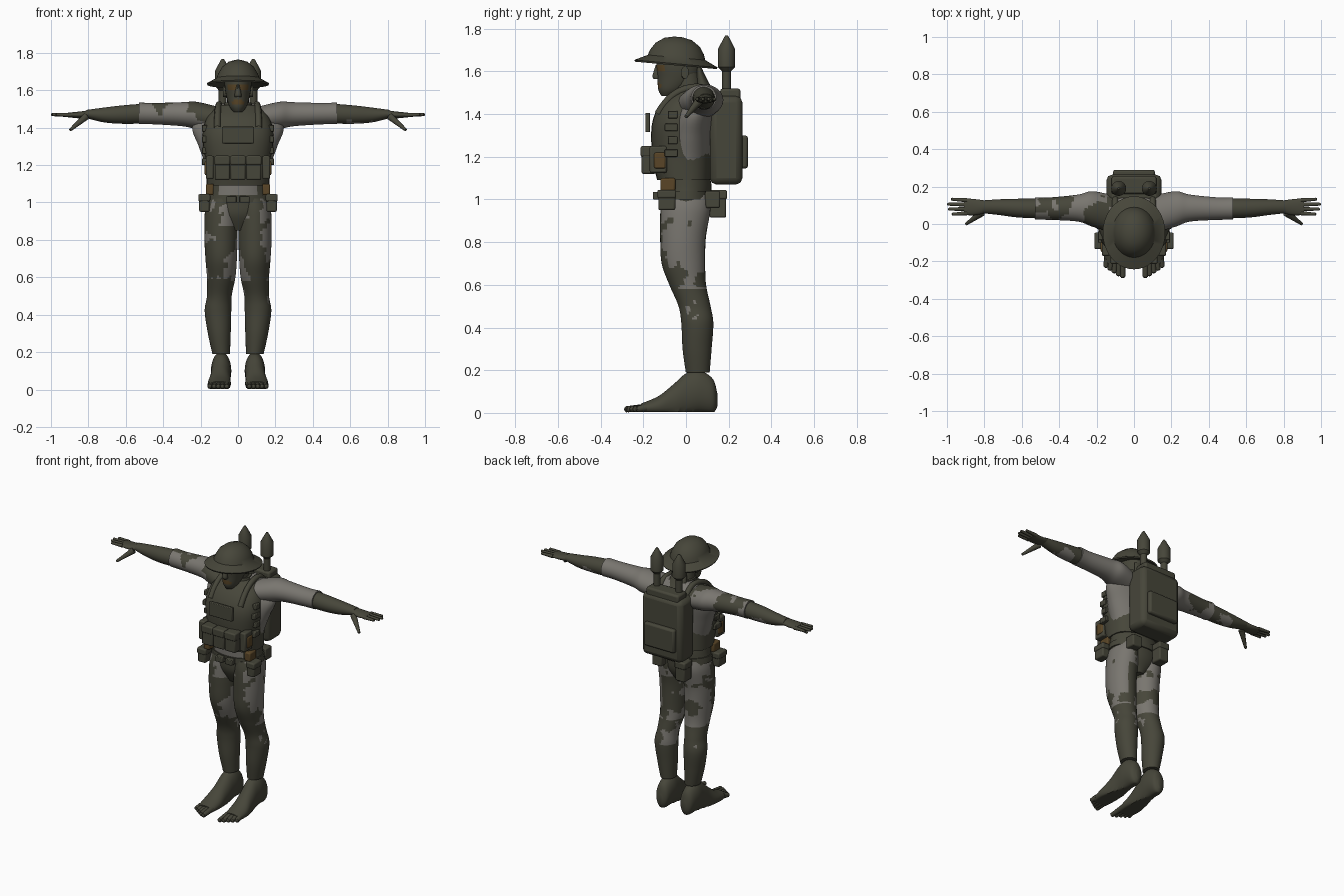
import bpy, bmesh, math
from mathutils import Vector, Matrix, noise

cube = bpy.data.objects.get("Cube")
if cube:
    bpy.data.objects.remove(cube)


def material(name, rgb):
    m = bpy.data.materials.new(name)
    m.use_nodes = True
    m.diffuse_color = (*rgb, 1)
    m.node_tree.nodes["Principled BSDF"].inputs["Base Color"].default_value = (*rgb, 1)
    return m


olive = material("olive", (.062, .061, .042))
grey = material("warm grey", (.19, .18, .16))
brown = material("brown", (.1, .06, .02))
AXES = {"x": lambda t, u, v: (t, u, v), "y": lambda t, u, v: (u, t, v), "z": lambda t, u, v: (u, v, t)}


def finish(name, bm, mats, rule=None, angle=40):
    bmesh.ops.recalc_face_normals(bm, faces=bm.faces)
    for f in bm.faces:
        f.smooth = True
        if rule:
            f.material_index = rule(f.calc_center_median(), f.normal)
    mesh = bpy.data.meshes.new(name)
    bm.to_mesh(mesh)
    bm.free()
    mesh.set_sharp_from_angle(angle=math.radians(angle))
    for m in mats:
        mesh.materials.append(m)
    ob = bpy.data.objects.new(name, mesh)
    bpy.context.collection.objects.link(ob)
    return ob


def spline(st, sub):
    # Catmull-Rom through the stations
    out = []
    for i in range(len(st) - 1):
        a, b, c, d = (st[max(0, min(len(st) - 1, i + k))] for k in (-1, 0, 1, 2))
        for j in range(sub):
            t = j / sub
            out.append([q + t * .5 * (r - p + t * (2 * p - 5 * q + 4 * r - s + t * (3 * (q - r) + s - p)))
                        for p, q, r, s in zip(a, b, c, d)])
    return out + [list(st[-1])]


def loft(name, axis, stations, mats=(olive,), rule=None, side=1, n=28, sub=6, power=2, floor=None):
    """Stations: position along axis, centre u, centre v, radius u, radius v."""
    bm = bmesh.new()
    rings = []
    for t, cu, cv, ru, rv in spline(stations, sub):
        ring = []
        for k in range(n):
            c, s = math.cos(math.tau * k / n), math.sin(math.tau * k / n)
            u = cu + ru * math.copysign(abs(c) ** (2 / power), c)
            v = cv + rv * math.copysign(abs(s) ** (2 / power), s)
            x, y, z = AXES[axis](t, u, v)
            ring.append(bm.verts.new((x * side, y, z if floor is None else max(z, floor))))
        rings.append(ring)
    for a, b in zip(rings, rings[1:]):
        for k in range(n):
            bm.faces.new((a[k], a[k - 1], b[k - 1], b[k]))
    bm.faces.new(rings[0])
    bm.faces.new(rings[-1])
    return finish(name, bm, mats, rule)


def box(name, x, y, z, mat=olive, bevel=.008, side=1):
    bm = bmesh.new()
    bmesh.ops.create_cube(bm, size=1)
    for v in bm.verts:
        v.co = [(r[0] + r[1]) / 2 + c * (r[1] - r[0]) for r, c in zip((x, y, z), v.co)]
        v.co.x *= side
    ob = finish(name, bm, (mat,))
    mod = ob.modifiers.new("Bevel", "BEVEL")
    mod.width, mod.segments = bevel, 2
    return ob


def digit(name, a, b, ra, rb, side):
    # tapered finger with a rounded tip
    a, b = Vector(a), Vector(b)
    turn = (b - a).to_track_quat("Z", "Y").to_matrix().to_4x4()
    bm = bmesh.new()
    bmesh.ops.create_cone(bm, cap_ends=True, segments=10, radius1=ra, radius2=rb,
                          depth=(b - a).length - rb, matrix=Matrix.Translation((a + b) / 2) @ turn)
    bmesh.ops.create_uvsphere(bm, u_segments=10, v_segments=6, radius=rb,
                              matrix=Matrix.Translation(b - (b - a).normalized() * rb))
    bmesh.ops.scale(bm, vec=(side, 1, 1), verts=bm.verts)
    return finish(name, bm, (olive,))


def patch(p, scale=9):
    return noise.noise(Vector((p.x, p.y, p.z)) * scale) + .4 * noise.noise(Vector((p.z, p.x, p.y)) * scale * 3)


# Camouflage rules: 0 is olive, 1 is grey
def trousers(p, n):
    if p.z < .42:
        return 0
    bias = .25 * abs(n.x) + .55 * min(n.y, .1)
    if p.z < .58:
        bias -= .35
    elif p.z < .65 or p.z > .87:
        bias += .3
    elif p.x > .1 and n.x > .4:
        bias += .35
    return int(patch(p) + bias > .12)


def sleeve(p, n):
    return 1 if p.x > 0 else int(patch(p) + .05 > 0)


def forearm(p, n):
    return int(.58 < abs(p.x) < .72 and patch(p) - .3 * n.z > .12)


def shirt(p, n):
    return int(p.z > 1.15 or n.y < -.5 and abs(p.x) < .11 and p.z > 1.03)


def face(p, n):
    eyes = 1.595 < p.z < 1.632 and abs(p.x) < .055
    mouth = 1.525 < p.z < 1.55 and abs(p.x) < .03
    return int(n.y < -.3 and (eyes or mouth))


camo = (olive, grey)

# Trunk
loft("hips", "z", [(.85, 0, 0, .05, .07), (.93, 0, 0, .15, .11), (1, 0, 0, .17, .118),
                   (1.06, 0, 0, .165, .12), (1.12, 0, -.005, .16, .115)], camo, shirt)
loft("torso", "z", [(1.1, 0, 0, .15, .11), (1.2, 0, .01, .175, .11), (1.3, 0, .02, .21, .11),
                    (1.4, 0, .04, .245, .1), (1.47, 0, .06, .2, .09), (1.53, 0, .06, .1, .05)], camo, shirt)
loft("vest", "z", [(1.09, 0, -.01, .168, .125), (1.2, 0, -.02, .174, .138), (1.35, 0, -.025, .19, .135),
                   (1.45, 0, 0, .17, .118), (1.52, 0, .03, .11, .07)], power=2.5)
loft("belt", "z", [(1, 0, 0, .178, .126), (1.04, 0, 0, .174, .126)], sub=1)
loft("collar", "z", [(1.47, 0, .015, .085, .085), (1.535, 0, .02, .072, .07)], sub=1)
loft("neck", "z", [(1.46, 0, .02, .065, .065), (1.6, 0, 0, .056, .06)], sub=1)

# Head and helmet
loft("head", "z", [(1.485, 0, -.085, .025, .03), (1.515, 0, -.066, .047, .064), (1.57, 0, -.04, .063, .094),
                   (1.63, 0, -.035, .072, .104), (1.7, 0, -.035, .07, .1), (1.73, 0, -.035, .04, .06)],
     (olive, brown), face)
loft("nose", "z", [(1.565, 0, -.135, .018, .018), (1.58, 0, -.138, .018, .02), (1.63, 0, -.13, .008, .012)],
     n=10, sub=3)
helmet = loft("helmet", "z", [(1.655, 0, -.045, .1, .12), (1.628, 0, -.045, .163, .192), (1.636, 0, -.045, .167, .196),
                              (1.665, 0, -.045, .115, .135), (1.69, 0, -.045, .105, .127),
                              (1.725, 0, -.045, .085, .104), (1.752, 0, -.045, .05, .065),
                              (1.762, 0, -.045, .015, .02)], n=40, sub=1)
pivot = Matrix.Translation((0, -.045, 1.66))
helmet.matrix_world = pivot @ Matrix.Rotation(-.09, 4, "X") @ pivot.inverted()
loft("neck_cover", "z", [(1.48, 0, .1, .07, .05), (1.55, 0, .075, .055, .03), (1.62, 0, .06, .045, .012)], sub=2)

for s, tag in ((1, "left"), (-1, "right")):
    # Arms
    loft(tag + "_sleeve", "x", [(.1, .05, 1.44, .1, .07), (.22, .08, 1.465, .095, .073), (.3, .085, 1.472, .072, .064),
                                (.45, .082, 1.475, .06, .057), (.53, .083, 1.477, .06, .058)],
         camo, sleeve, s, 36, 12)
    loft(tag + "_forearm", "x", [(.51, .083, 1.475, .053, .053), (.62, .085, 1.47, .05, .049),
                                 (.72, .09, 1.468, .042, .039), (.81, .092, 1.473, .034, .022)],
         camo, forearm, s, 32, 12)
    loft(tag + "_palm", "x", [(.79, .092, 1.473, .033, .021), (.85, .09, 1.468, .043, .018),
                              (.91, .093, 1.468, .045, .012)], side=s)
    for k, tip in enumerate((.975, .995, 1, .98)):
        digit(tag + "_finger", (.89, .058 + .023 * k, 1.468), (tip, .052 + .027 * k, 1.47), .012, .008, s)
    digit(tag + "_thumb", (.81, .062, 1.462), (.9, -.002, 1.385), .02, .008, s)

    # Legs and bare feet
    loft(tag + "_leg", "z", [(.19, .09, .055, .047, .056), (.3, .1, .052, .061, .068), (.42, .107, .053, .071, .075),
                             (.5, .1, .04, .066, .075), (.6, .09, .008, .076, .086), (.7, .09, -.012, .084, .102),
                             (.82, .091, -.014, .089, .107), (.95, .089, -.003, .088, .117), (1.02, .08, 0, .08, .11)],
         camo, trousers, s, 40, 10)
    loft(tag + "_foot", "y", [(.147, .088, .06, .015, .03), (.125, .089, .08, .043, .08), (.06, .09, .1, .054, .1),
                              (0, .091, .085, .053, .1), (-.06, .095, .05, .055, .083), (-.13, .1, .03, .062, .048),
                              (-.21, .1, .02, .056, .024)], side=s, floor=.004)
    for k, tip in enumerate((.29, .28, .265, .25, .235)):
        digit(tag + "_toe", (.062 + .02 * k, -.18, .026), (.06 + .023 * k, -tip, .016), .018, .014, s)
    loft(tag + "_ear", "x", [(.06, -.01, 1.59, .012, .025), (.08, -.005, 1.595, .018, .03)], side=s, n=12, sub=2)

    # Side gear
    box(tag + "_vest_pouch", (.13, .172), (-.17, -.09), (1.125, 1.25), side=s)
    box(tag + "_brown_pouch", (.14, .178), (-.15, -.095), (1.145, 1.22), brown, side=s)
    box(tag + "_brown_holder", (.13, .172), (-.12, -.05), (1.04, 1.1), brown, side=s)
    box(tag + "_belt_pouch", (.152, .208), (-.13, -.05), (.95, 1.035), side=s)
    box(tag + "_belt_pouch_flap", (.148, .212), (-.134, -.046), (1.005, 1.045), side=s)
    for k in range(4):
        box(tag + "_vest_tab", (.165, .193), (-.1 + .015 * (k % 2), -.04), (1.2 + .06 * k, 1.235 + .06 * k),
            bevel=.004, side=s)

    # Shoulder strap
    cu = bpy.data.curves.new(tag + "_shoulder_strap", "CURVE")
    cu.dimensions = "3D"
    cu.bevel_depth, cu.bevel_resolution = .018, 2
    line = cu.splines.new("NURBS")
    path = [(.1, .15, 1.44), (.1, .12, 1.52), (.1, .03, 1.54), (.11, -.08, 1.49), (.11, -.13, 1.4)]
    line.points.add(len(path) - 1)
    for pt, (x, y, z) in zip(line.points, path):
        pt.co = (x * s, y, z, 1)
    line.use_endpoint_u = True
    cu.materials.append(olive)
    bpy.context.collection.objects.link(bpy.data.objects.new(cu.name, cu))

    # Rocket standing in the pack
    loft(tag + "_rocket", "z", [(1.45, .082, .19, .021, .021), (1.6, .082, .19, .021, .021), (1.62, .082, .19, .04, .04),
                                (1.705, .082, .19, .04, .04), (1.755, .082, .19, .014, .014),
                                (1.768, .082, .19, .006, .006)], side=s, n=20, sub=1)

# Front gear
box("chest_panel", (-.085, .085), (-.19, -.168), (1.315, 1.405), bevel=.004)
for k in (-1, 0, 1):
    box("front_pouch", (k * .084 - .04, k * .084 + .04), (-.208, -.14), (1.12, 1.245))
    box("front_pouch_flap", (k * .084 - .042, k * .084 + .042), (-.213, -.14), (1.2, 1.25))
for k in (-1, 1):
    box("belt_buckle", (k * .035 - .026, k * .035 + .026), (-.155, -.11), (1, 1.035), bevel=.004)

# Backpack and rear pouches
box("backpack", (-.147, .147), (.112, .264), (1.07, 1.485), bevel=.03)
box("backpack_lid", (-.12, .12), (.16, .255), (1.46, 1.52), bevel=.012)
box("backpack_pocket", (-.112, .112), (.25, .29), (1.145, 1.3), bevel=.012)
box("rear_pouch", (-.12, -.05), (.11, .188), (.915, 1.04))
box("rear_pouch_flap", (-.124, -.046), (.108, .192), (1, 1.045))
box("small_rear_pouch", (.07, .14), (.09, .16), (.96, 1.04))
